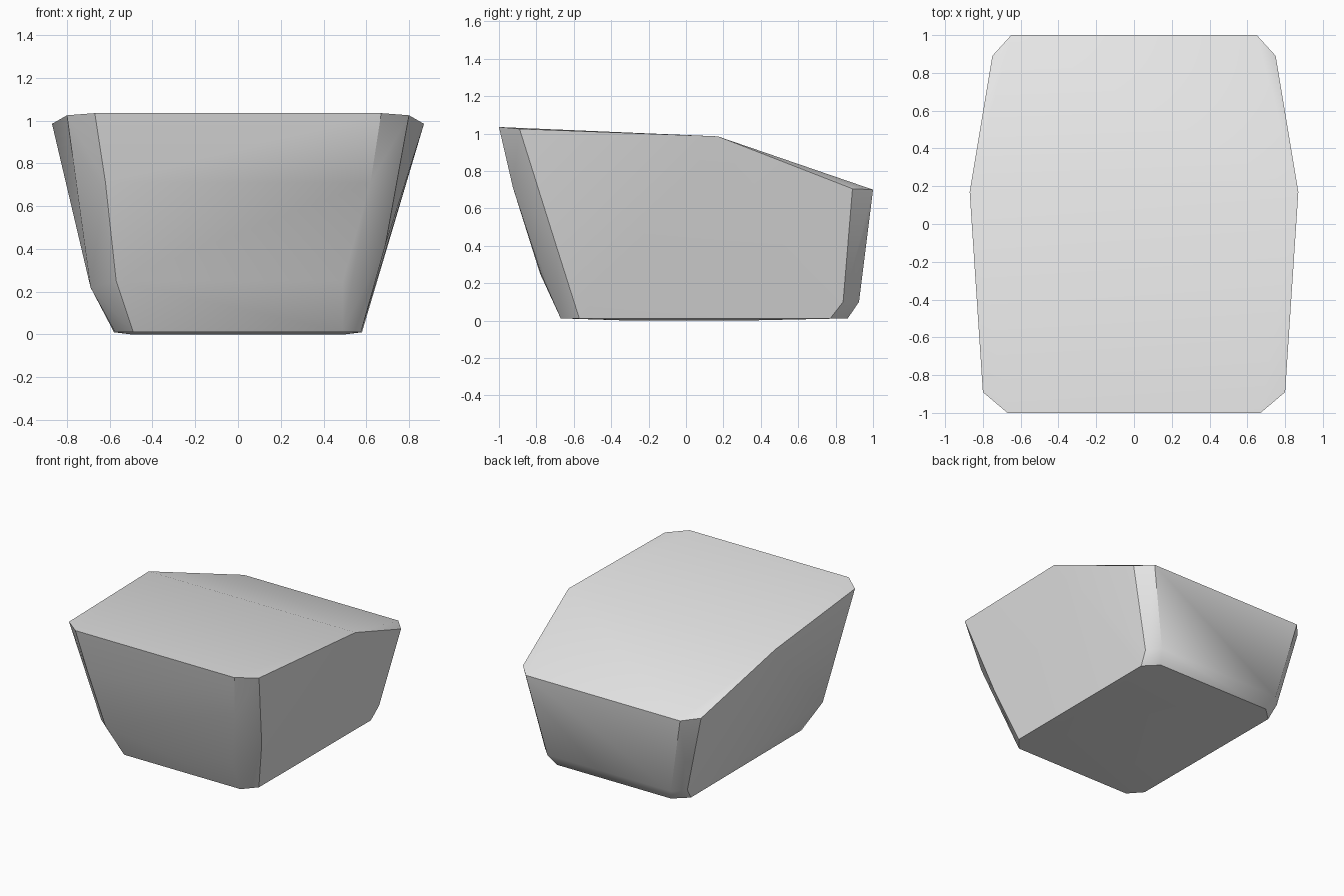
import bpy
import bmesh
from math import radians

cube = bpy.data.objects.get("Cube")
if cube:
    bpy.data.objects.remove(cube, do_unlink=True)

# Points shared by both sides: sloping top rim, then chamfered base
mirrored = [
    (0.67, -1.00, 1.035), (0.80, -0.89, 1.025), (0.87, 0.17, 0.985),
    (0.75, 0.89, 0.705), (0.65, 1.00, 0.70),
    (0.49, -0.67, 0.012), (0.575, -0.57, 0.01),
    (0.58, 0.77, 0.01), (0.48, 0.865, 0.012),
    (0.50, -0.30, 0.0), (0.50, 0.30, 0.0),
    (0.60, 0.84, 0.10), (0.52, 0.925, 0.10),
    (0.62, -0.925, 0.71),
]
# Corner bulges that differ from side to side
left_bulge = [(0.69, -0.70, 0.42), (0.49, -0.775, 0.25)]
right_bulge = [(-0.69, -0.66, 0.22), (-0.57, -0.78, 0.25)]

# Wrap the corner points in one faceted solid
bm = bmesh.new()
for x, y, z in mirrored:
    for side in (1, -1):
        bm.verts.new((side * x, y, z))
for point in left_bulge + right_bulge:
    bm.verts.new(point)
hull = bmesh.ops.convex_hull(bm, input=bm.verts)
loose = [v for v in bm.verts if not v.link_faces]
bmesh.ops.delete(bm, geom=loose, context='VERTS')
bmesh.ops.dissolve_limit(bm, angle_limit=radians(0.5),
                         verts=bm.verts, edges=bm.edges)
bmesh.ops.recalc_face_normals(bm, faces=bm.faces)

mesh = bpy.data.meshes.new("tapered_block")
bm.to_mesh(mesh)
bm.free()
block = bpy.data.objects.new("tapered_block", mesh)
bpy.context.collection.objects.link(block)

# Plain grey surface
grey = bpy.data.materials.new("light_grey")
grey.use_nodes = True
colour = (0.8, 0.8, 0.8, 1.0)
grey.diffuse_color = colour
grey.node_tree.nodes["Principled BSDF"].inputs["Base Color"].default_value = colour
mesh.materials.append(grey)

# Soft corners, crisp rim and base
bpy.ops.object.select_all(action='DESELECT')
block.select_set(True)
bpy.context.view_layer.objects.active = block
bpy.ops.object.shade_smooth_by_angle(angle=radians(35))
